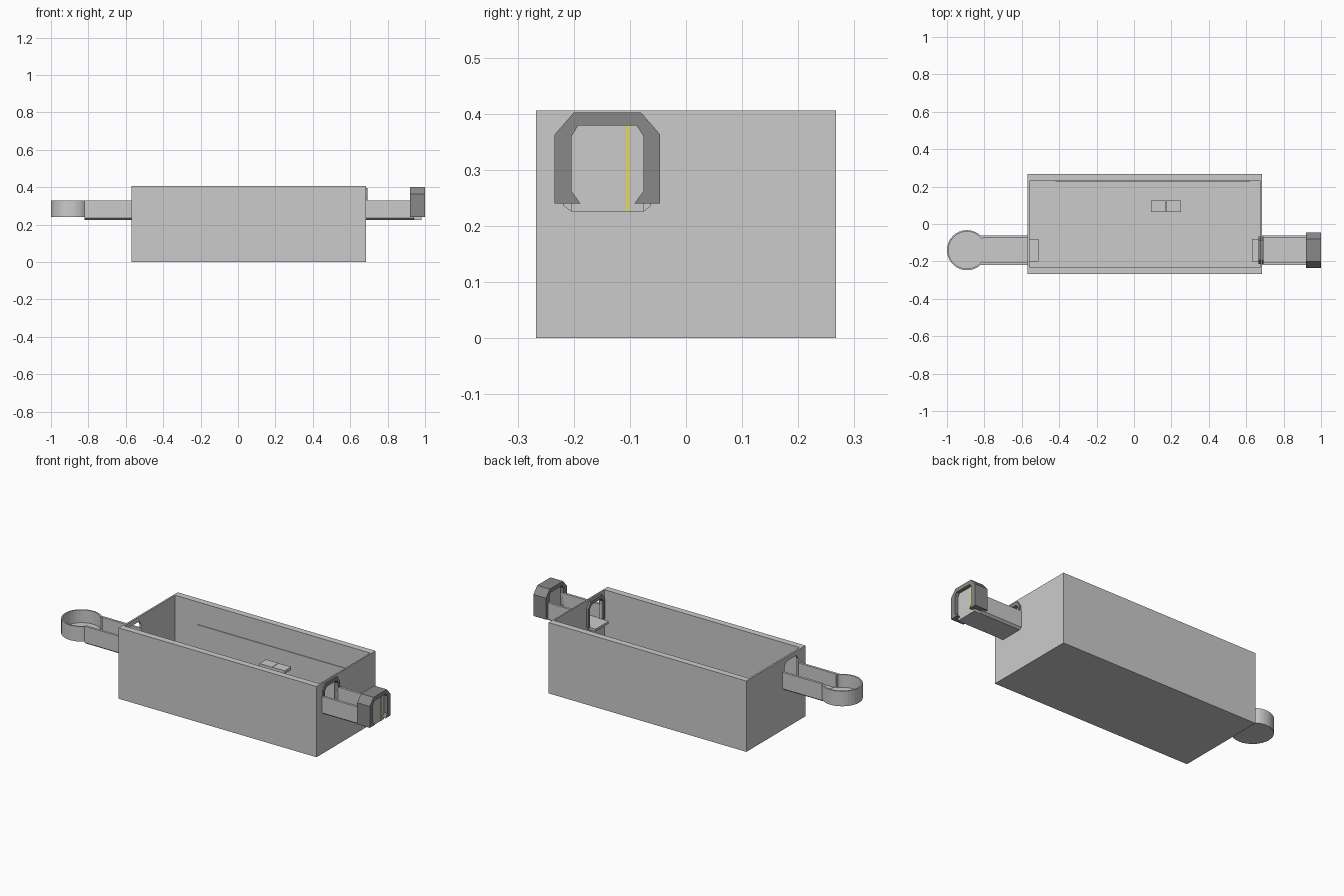
import bpy, bmesh
from math import cos, sin, asin, pi

if "Cube" in bpy.data.objects:
    bpy.data.objects.remove(bpy.data.objects["Cube"])

CY = -0.14  # centre line of the channels


def prism(name, pts, a, b, axis='X', color=None):
    """Extrude a closed outline: (y, z) along X, or (x, y) along Z."""
    bm = bmesh.new()
    place = (lambda p: (a, *p)) if axis == 'X' else (lambda p: (*p, a))
    face = bm.faces.new([bm.verts.new(place(p)) for p in pts])
    ext = bmesh.ops.extrude_face_region(bm, geom=[face])
    vec = (b - a, 0, 0) if axis == 'X' else (0, 0, b - a)
    bmesh.ops.translate(bm, vec=vec,
                        verts=[v for v in ext['geom'] if isinstance(v, bmesh.types.BMVert)])
    bmesh.ops.recalc_face_normals(bm, faces=bm.faces)
    me = bpy.data.meshes.new(name)
    bm.to_mesh(me)
    bm.free()
    ob = bpy.data.objects.new(name, me)
    bpy.context.collection.objects.link(ob)
    if color:
        me.materials.append(color)
    return ob


def box(name, x0, x1, y0, y1, z0, z1, color=None):
    return prism(name, [(y0, z0), (y1, z0), (y1, z1), (y0, z1)], x0, x1, color=color)


def material(name, rgb):
    m = bpy.data.materials.new(name)
    m.diffuse_color = (*rgb, 1)
    m.use_nodes = True
    m.node_tree.nodes["Principled BSDF"].inputs["Base Color"].default_value = m.diffuse_color
    return m


def mirrored(half):
    """Close a half outline of (offset, z) points by mirroring about CY."""
    return [(CY + d, z) for d, z in half] + [(CY - d, z) for d, z in reversed(half)]


def cut(target, cutter):
    mod = target.modifiers.new('cut', 'BOOLEAN')
    mod.operation = 'DIFFERENCE'
    mod.solver = 'EXACT'
    mod.object = cutter
    cutter.hide_render = True
    cutter.hide_viewport = True


dark = material('dark_grey', (0.25, 0.25, 0.25))
yellow = material('yellow', (0.8, 0.7, 0.1))

# open tank with a doorway in each end
tank = box('tank', -0.57, 0.685, -0.267, 0.267, 0, 0.406)
cut(tank, box('tank_hollow_cutter', -0.56, 0.677, -0.23, 0.23, 0.035, 0.5))
door = mirrored([(0.06, 0.25), (0.06, 0.36), (0.045, 0.38)])
for side, x in (('left', -0.565), ('right', 0.68)):
    cut(tank, prism(side + '_door_cutter', door, x - 0.03, x + 0.03))

# long strip on the back wall and the pair of tiles at the same level
box('wall_strip', -0.42, 0.62, 0.226, 0.232, 0.255, 0.277)
for i, x in enumerate((0.09, 0.171)):
    box(f'tile_{i}', x, x + 0.079, 0.065, 0.125, 0.235, 0.252)

# U-shaped channels and their inner ledges
trough = mirrored([(0.065, 0.226), (0.078, 0.236), (0.078, 0.33),
                   (0.064, 0.33), (0.064, 0.25)])
prism('left_channel', trough, -0.82, -0.565)
prism('right_channel', trough, 0.68, 0.94)
box('left_ledge', -0.57, -0.51, CY - 0.06, CY + 0.06, 0.236, 0.25)
box('right_ledge', 0.63, 0.69, CY - 0.06, CY + 0.06, 0.236, 0.25)

# round basin, its wall open where the channel enters
cx, r, ri, n = -0.893, 0.107, 0.099, 30
gap = asin(0.064 / r)
angles = [gap + (2 * pi - 2 * gap) * i / n for i in range(n + 1)]
ring = [(cx + r * cos(a), CY + r * sin(a)) for a in angles]
ring += [(cx + ri * cos(a), CY + ri * sin(a)) for a in reversed(angles)]
prism('basin_wall', ring, 0.243, 0.328, 'Z')
disc = [(cx + r * cos(2 * pi * i / 32), CY + r * sin(2 * pi * i / 32)) for i in range(32)]
prism('basin_floor', disc, 0.242, 0.255, 'Z')

# dark end arch with in-turned feet
arch = mirrored([(0.048, 0.24), (0.064, 0.262), (0.064, 0.36), (0.052, 0.379)])
outer = mirrored([(0.094, 0.24), (0.094, 0.363), (0.06, 0.402)])
prism('end_arch', outer + arch[::-1], 0.92, 1.0, color=dark)

# panel closing the end arch, with a yellow stripe
panel = mirrored([(0.064, 0.226), (0.064, 0.36), (0.052, 0.379)])
prism('end_panel', panel, 0.94, 0.98)
box('yellow_stripe', 0.975, 0.982, -0.107, -0.101, 0.226, 0.379, yellow)

# slim dark arch lining the right doorway
inner = mirrored([(0.06, 0.25), (0.06, 0.355), (0.045, 0.375)])
lining = mirrored([(0.074, 0.25), (0.074, 0.362), (0.052, 0.395)])
prism('door_arch', lining + inner[::-1], 0.665, 0.692, color=dark)
